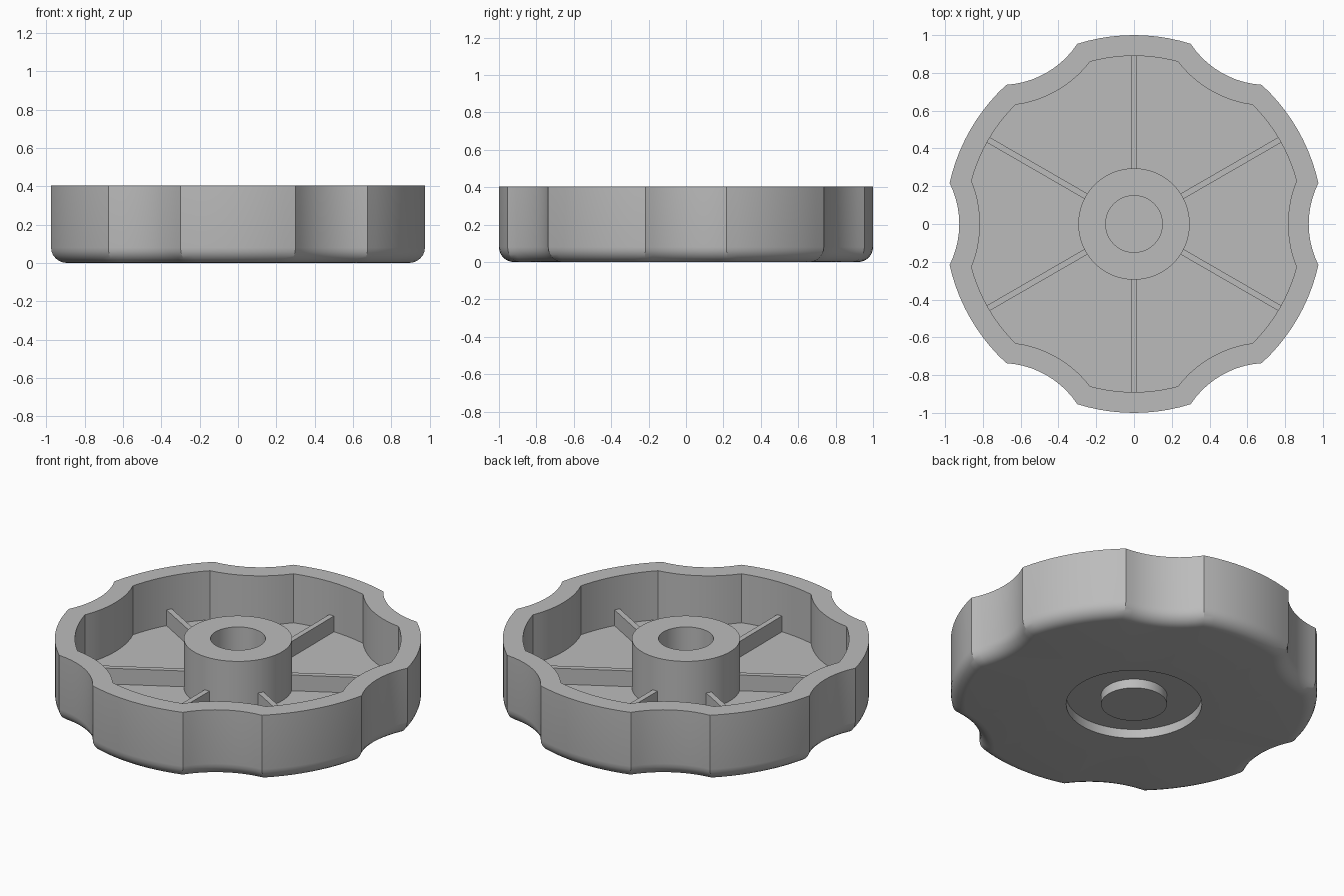
import bpy, bmesh, math
from mathutils import Matrix

if "Cube" in bpy.data.objects:
    bpy.data.objects.remove(bpy.data.objects["Cube"])

HEIGHT, FLOOR, WALL, FILLET = 0.405, 0.11, 0.11, 0.08
SECTORS, SEG = 6, 10
COUNT = SECTORS * SEG * 2

grey = bpy.data.materials.new("plain grey")
grey.diffuse_color = (0.5, 0.5, 0.5, 1)
grey.use_nodes = True
grey.node_tree.nodes["Principled BSDF"].inputs["Base Color"].default_value = grey.diffuse_color


def outline(inset, z):
    """Round outline with six scallops, offset inwards."""
    R, r, c = 1.0 - inset, 0.487 + inset, 1.412
    corner = math.acos((R * R + c * c - r * r) / (2 * R * c))
    sweep = math.asin(R * math.sin(corner) / r)
    pts = []
    for k in range(SECTORS):
        base = k * math.tau / SECTORS
        ca, sa = math.cos(base), math.sin(base)
        for i in range(SEG):  # concave scallop
            t = sweep * (2 * i / SEG - 1)
            x, y = c - r * math.cos(t), r * math.sin(t)
            pts.append((x * ca - y * sa, x * sa + y * ca, z))
        for i in range(SEG):  # convex grip
            t = base + corner + (math.tau / SECTORS - 2 * corner) * i / SEG
            pts.append((R * math.cos(t), R * math.sin(t), z))
    return pts


def circle(r, z):
    start = -math.radians(12.5)
    return [(r * math.cos(start + math.tau * i / COUNT),
             r * math.sin(start + math.tau * i / COUNT), z) for i in range(COUNT)]


def finish(name, bm, smooth=True):
    bmesh.ops.recalc_face_normals(bm, faces=bm.faces)
    mesh = bpy.data.meshes.new(name)
    bm.to_mesh(mesh)
    bm.free()
    mesh.materials.append(grey)
    ob = bpy.data.objects.new(name, mesh)
    bpy.context.collection.objects.link(ob)
    if smooth:
        bpy.ops.object.select_all(action='DESELECT')
        ob.select_set(True)
        bpy.context.view_layer.objects.active = ob
        bpy.ops.object.shade_smooth_by_angle(angle=math.radians(25))
    return ob


def loft(name, rings, closed=False):
    """Skin a list of rings; cap both ends unless closed into a loop."""
    bm = bmesh.new()
    loops = [[bm.verts.new(p) for p in ring] for ring in rings]
    pairs = list(zip(loops, loops[1:]))
    if closed:
        pairs.append((loops[-1], loops[0]))
    for a, b in pairs:
        for i in range(COUNT):
            j = (i + 1) % COUNT
            bm.faces.new((a[i], a[j], b[j], b[i]))
    if not closed:
        bm.faces.new(loops[0])
        bm.faces.new(loops[-1])
    return finish(name, bm)


# Scalloped cup: underside boss and recess, rounded lower edge, wall, inner floor
rings = [circle(0.18, 0), circle(0.18, 0.055), circle(0.37, 0.055), circle(0.37, 0)]
for i in range(7):
    a = math.radians(15 * i)
    rings.append(outline(FILLET * (1 - math.sin(a)), FILLET * (1 - math.cos(a))))
rings += [outline(0, HEIGHT), outline(WALL, HEIGHT), outline(WALL, FLOOR)]
loft("scalloped_cup", rings)

# Central hub with bore
loft("hub", [circle(0.295, FLOOR - 0.01), circle(0.295, HEIGHT),
             circle(0.15, HEIGHT), circle(0.15, FLOOR - 0.01)], closed=True)

# Six stiffening ribs between hub and wall
for k in range(6):
    bm = bmesh.new()
    bmesh.ops.create_cube(bm, size=1)
    bmesh.ops.scale(bm, vec=(0.615, 0.032, 0.105), verts=bm.verts)
    bmesh.ops.translate(bm, vec=(0.5875, 0, 0.1525), verts=bm.verts)
    bmesh.ops.rotate(bm, cent=(0, 0, 0), verts=bm.verts,
                     matrix=Matrix.Rotation(math.radians(30 + 60 * k), 3, 'Z'))
    finish("rib_%d" % (k + 1), bm, smooth=False)
